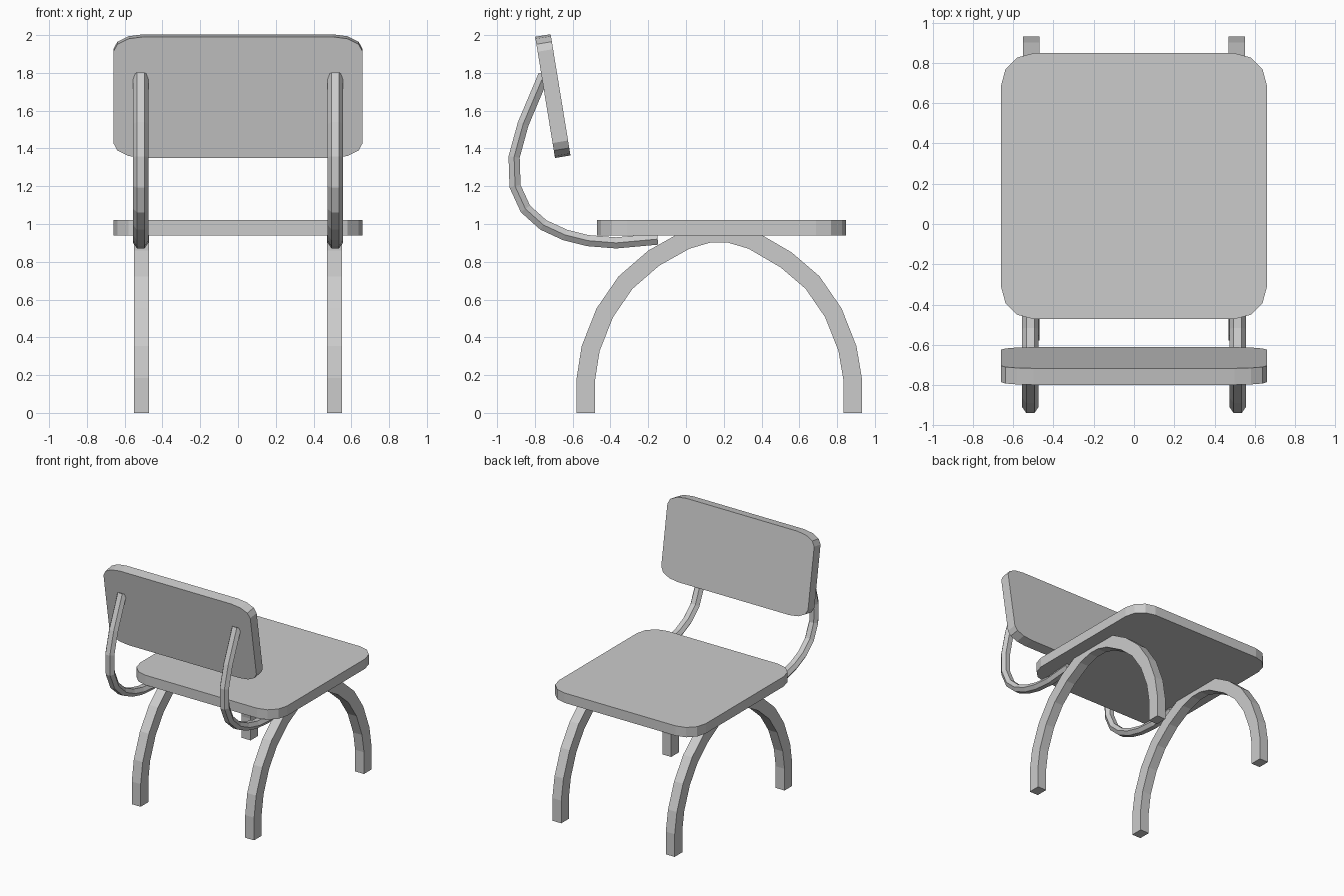
import bpy, bmesh
from math import cos, sin, radians, pi
from mathutils import Vector, Matrix

if "Cube" in bpy.data.objects:
    bpy.data.objects.remove(bpy.data.objects["Cube"])


def finish(bm, name):
    bmesh.ops.recalc_face_normals(bm, faces=bm.faces)
    mesh = bpy.data.meshes.new(name)
    bm.to_mesh(mesh)
    bm.free()
    obj = bpy.data.objects.new(name, mesh)
    bpy.context.collection.objects.link(obj)
    return obj


def panel(name, width, length, thick, rx, ry, matrix):
    """Slab with corners rounded in three segments."""
    bm = bmesh.new()
    outline = []
    for q, (sx, sy) in enumerate([(1, 1), (-1, 1), (-1, -1), (1, -1)]):
        for k in range(4):
            a = radians(90 * q + 30 * k)
            outline.append((sx * (width / 2 - rx) + rx * cos(a),
                            sy * (length / 2 - ry) + ry * sin(a)))
    face = bm.faces.new([bm.verts.new((x, y, -thick / 2)) for x, y in outline])
    top = bmesh.ops.extrude_face_region(bm, geom=[face])
    verts = [g for g in top["geom"] if isinstance(g, bmesh.types.BMVert)]
    bmesh.ops.translate(bm, verts=verts, vec=(0, 0, thick))
    bm.transform(matrix)
    return finish(bm, name)


def sweep(name, x, path, section):
    """Sweep an (across, outward) section along a (y, z) path with mitred joints."""
    bm = bmesh.new()
    pts = [Vector(p) for p in path]
    rings = []
    for i, p in enumerate(pts):
        d0 = (p - pts[max(i - 1, 0)]).normalized()
        d1 = (pts[min(i + 1, len(pts) - 1)] - p).normalized()
        t = (d0 + d1).normalized()
        n = Vector((-t.y, t.x)) / max(t.dot(d0), t.dot(d1))
        rings.append([bm.verts.new((x + a, p.x + n.x * b, p.y + n.y * b))
                      for a, b in section])
    m = len(section)
    for r, s in zip(rings, rings[1:]):
        for j in range(m):
            bm.faces.new((r[j], r[(j + 1) % m], s[(j + 1) % m], s[j]))
    bm.faces.new(rings[0])
    bm.faces.new(rings[-1])
    return finish(bm, name)


# Seat and tilted backrest
panel("seat", 1.32, 1.32, 0.08, 0.16, 0.16, Matrix.Translation((0, 0.188, 0.98)))
panel("backrest", 1.32, 0.65, 0.083, 0.16, 0.08,
      Matrix.Translation((0, -0.705, 1.677)) @ Matrix.Rotation(radians(99.3), 4, 'X'))

# Arched legs and curved back supports, one of each per side
leg_path = [(-0.53, 0), (-0.53, 0.18), (-0.505, 0.34), (-0.43, 0.53), (-0.32, 0.69),
            (-0.17, 0.82), (0.0, 0.915), (0.12, 0.95), (0.23, 0.95), (0.35, 0.915),
            (0.53, 0.81), (0.67, 0.69), (0.78, 0.53), (0.855, 0.34), (0.882, 0.18),
            (0.882, 0)]
leg_section = [(-0.04, -0.049), (0.04, -0.049), (0.04, 0.049), (-0.04, 0.049)]

support_path = [(-0.752, 1.79), (-0.862, 1.53), (-0.91, 1.355), (-0.905, 1.2),
                (-0.85, 1.08), (-0.755, 0.995), (-0.64, 0.942), (-0.52, 0.912),
                (-0.37, 0.9), (-0.15, 0.92)]
support_section = [(0.04 * cos(k * pi / 3), 0.034 * sin(k * pi / 3)) for k in range(6)]

for side, s in (("left", -1), ("right", 1)):
    sweep(f"{side}_arched_legs", s * 0.51, leg_path, leg_section)
    sweep(f"{side}_back_support", s * 0.515, support_path, support_section)
